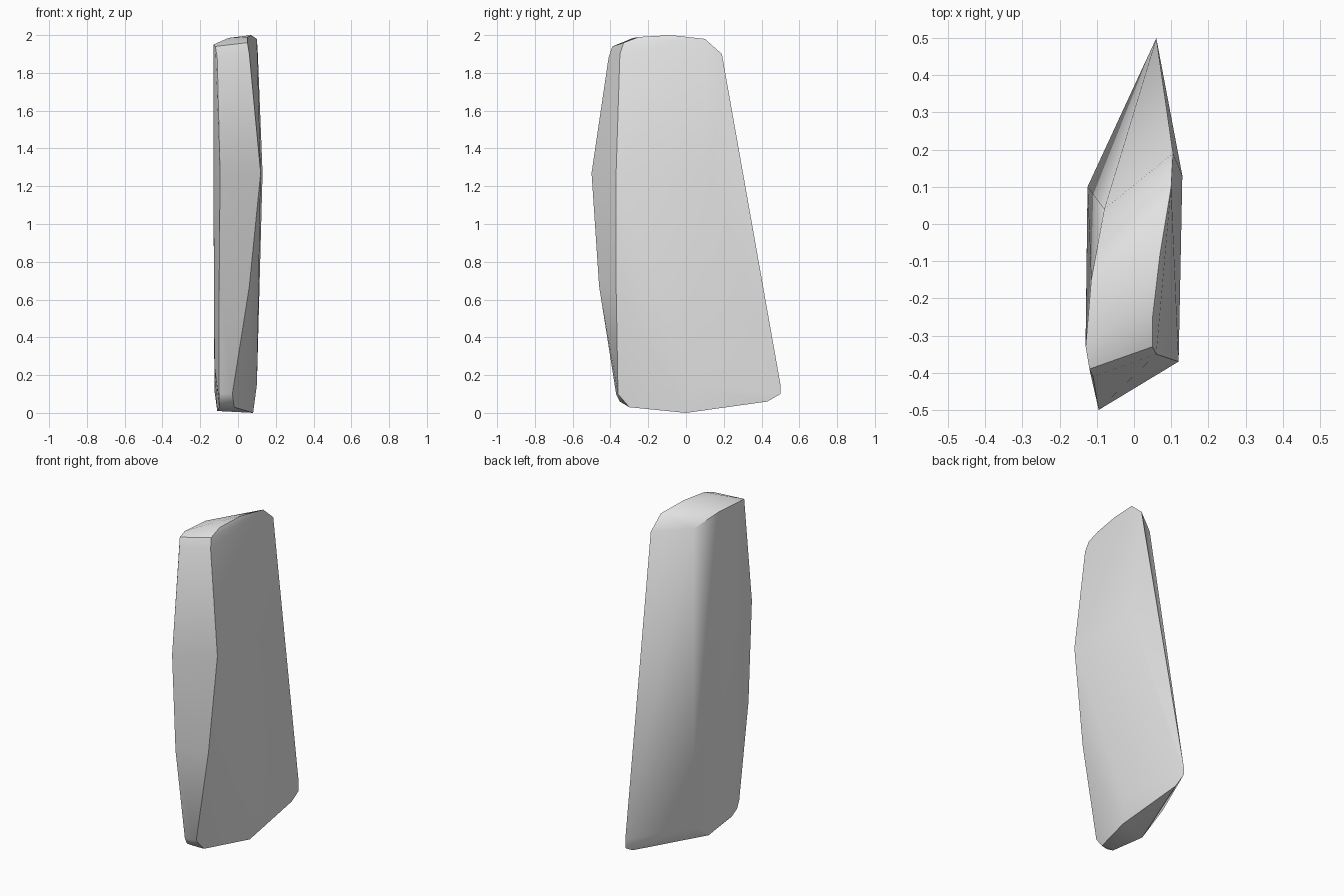
import bpy
import bmesh
import math

default_cube = bpy.data.objects.get("Cube")
if default_cube:
    bpy.data.objects.remove(default_cube, do_unlink=True)


def make_material(name, colour):
    material = bpy.data.materials.new(name)
    material.use_nodes = True
    material.diffuse_color = colour
    shader = next(n for n in material.node_tree.nodes if n.type == "BSDF_PRINCIPLED")
    shader.inputs["Base Color"].default_value = colour
    return material


def make_chiselled_stone(name, outlines, material, smooth_angle):
    """Wrap a tight faceted skin around a few outlines and soften shallow edges."""
    bm = bmesh.new()
    for outline in outlines:
        for point in outline:
            bm.verts.new(point)
    hull = bmesh.ops.convex_hull(bm, input=bm.verts[:])
    unused = {g for g in hull["geom_interior"] + hull["geom_unused"]
              if isinstance(g, bmesh.types.BMVert)}
    bmesh.ops.delete(bm, geom=list(unused), context="VERTS")
    bmesh.ops.recalc_face_normals(bm, faces=bm.faces[:])

    mesh = bpy.data.meshes.new(name)
    bm.to_mesh(mesh)
    bm.free()
    mesh.materials.append(material)
    stone = bpy.data.objects.new(name, mesh)
    bpy.context.collection.objects.link(stone)

    bpy.ops.object.select_all(action="DESELECT")
    stone.select_set(True)
    bpy.context.view_layer.objects.active = stone
    bpy.ops.object.shade_smooth_by_angle(angle=smooth_angle)
    return stone


# Front edge of the -x side, from the top down
front_outer_edge = [
    (-.12, -.39, 1.94), (-.11, -.41, 1.88), (-.095, -.5, 1.27),
    (-.1, -.46, .67), (-.1, -.37, .1), (-.1, -.35, .06), (-.1, -.3, .03),
]

# Front edge of the +x side, from the top down
front_inner_edge = [
    (.05, -.33, 1.96), (.06, -.35, 1.9), (.12, -.37, 1.27),
    (.06, -.37, .67), (-.03, -.36, .1), (-.02, -.3, .03),
]

# Rounded crown
crown = [
    (-.13, -.33, 1.95), (-.05, -.28, 1.985), (.05, -.25, 1.99), (.07, -.08, 2),
    (.1, .1, 1.98), (.105, .19, 1.9), (-.115, -.15, 1.95), (-.08, .04, 1.91),
]

# Broad sides: the highest points of each bulge
side_bulges = [
    (.13, .13, 1.27), (.1, .02, .15),
    (-.13, -.3, 1.25), (-.125, -.3, .25), (-.125, .1, .12),
]

# Foot with its pointed back corner
foot = [
    (.08, 0, 0), (-.11, -.06, .01),
    (.06, .43, .06), (.06, .5, .1), (.06, .5, .15),
]

stone_grey = make_material("stone grey", (.8, .8, .8, 1))
make_chiselled_stone(
    "standing_stone",
    [front_outer_edge, front_inner_edge, crown, side_bulges, foot],
    stone_grey,
    math.radians(35),
)
